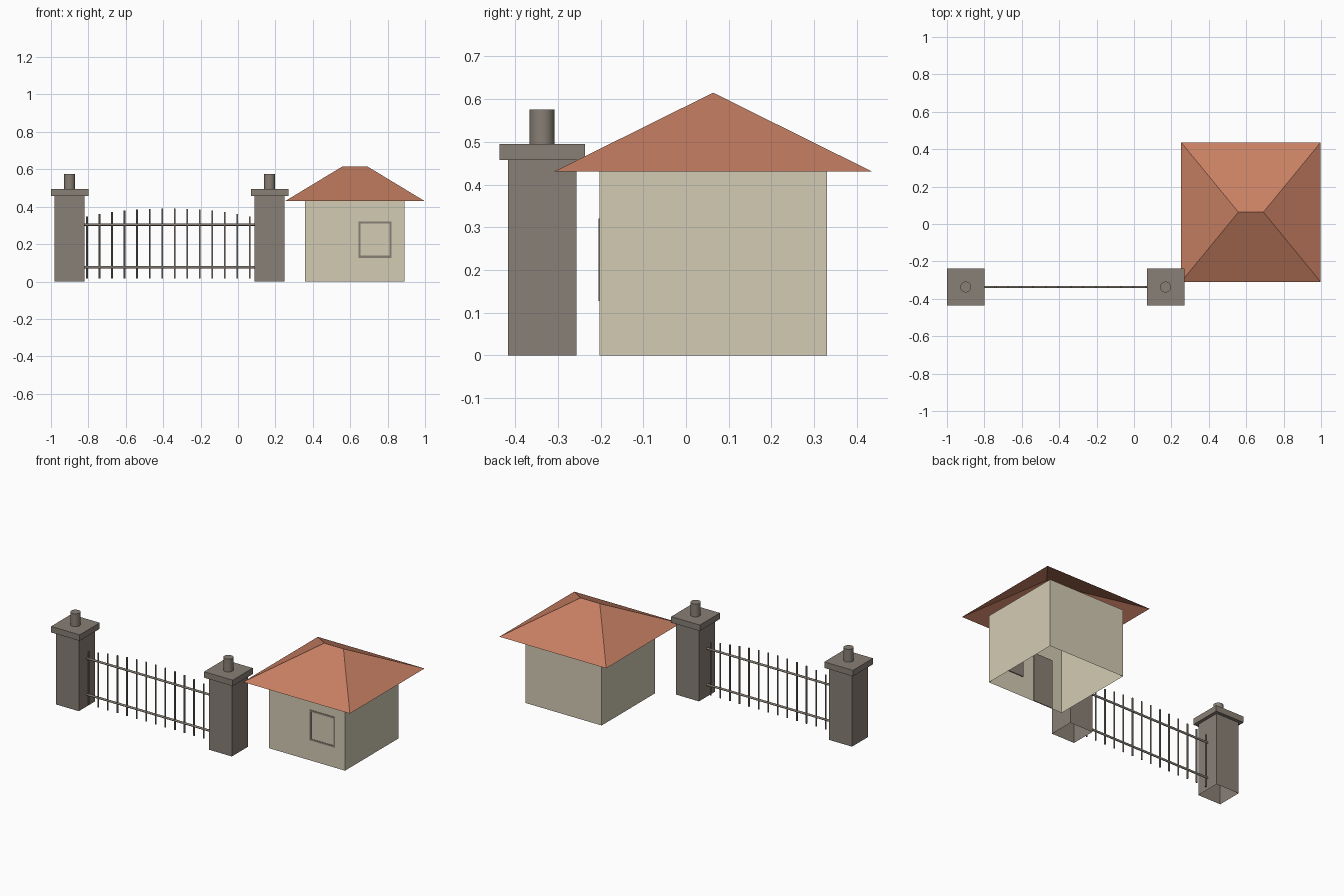
import bpy, bmesh, math
from mathutils import Vector

if "Cube" in bpy.data.objects:
    bpy.data.objects.remove(bpy.data.objects["Cube"])


def material(name, rgb):
    m = bpy.data.materials.new(name)
    m.diffuse_color = (*rgb, 1)
    m.use_nodes = True
    m.node_tree.nodes["Principled BSDF"].inputs["Base Color"].default_value = m.diffuse_color
    return m


STONE = material("grey_stone", (0.25, 0.215, 0.18))
CREAM = material("cream_plaster", (0.65, 0.60, 0.455))
TILE = material("terracotta_tile", (0.58, 0.215, 0.125))


def finish(name, bm, mat):
    me = bpy.data.meshes.new(name)
    bm.to_mesh(me)
    bm.free()
    me.materials.append(mat)
    ob = bpy.data.objects.new(name, me)
    bpy.context.collection.objects.link(ob)
    return ob


def box(name, lo, hi, mat, open_bottom=False):
    bm = bmesh.new()
    bmesh.ops.create_cube(bm, size=1)
    lo, hi = Vector(lo), Vector(hi)
    for v in bm.verts:
        v.co = (lo + hi) / 2 + v.co * (hi - lo)
    if open_bottom:
        bm.normal_update()
        down = [f for f in bm.faces if f.normal.z < -0.9]
        bmesh.ops.delete(bm, geom=down, context='FACES')
    return finish(name, bm, mat)


def rod(name, a, b, r, mat, sides):
    a, b = Vector(a), Vector(b)
    bpy.ops.mesh.primitive_cylinder_add(vertices=sides, radius=r, depth=(b - a).length,
                                        location=(a + b) / 2,
                                        rotation=(b - a).to_track_quat('Z', 'Y').to_euler())
    ob = bpy.context.object
    ob.name = name
    ob.data.materials.append(mat)
    bpy.ops.object.shade_smooth_by_angle(angle=math.radians(40))
    return ob


# Gate pillars: shaft, cap slab and round finial
GY = -0.337
for side, x in (("left", -0.90), ("right", 0.169)):
    box(side + "_pillar_shaft", (x - 0.08, GY - 0.08, 0), (x + 0.08, GY + 0.08, 0.457), STONE, True)
    box(side + "_pillar_cap", (x - 0.1, GY - 0.1, 0.457), (x + 0.1, GY + 0.1, 0.495), STONE)
    rod(side + "_pillar_finial", (x, GY, 0.49), (x, GY, 0.576), 0.029, STONE, 32)

# Gate rails and bars with an arched top line
for name, z in (("lower_rail", 0.076), ("upper_rail", 0.304)):
    rod(name, (-0.825, GY, z), (0.094, GY, z), 0.0065, STONE, 12)
for i in range(14):
    t = (i - 6.5) / 6.5
    x = -0.372 + 0.435 * t
    rod("gate_bar_%d" % (i + 1), (x, GY, 0.016), (x, GY, 0.391 - 0.043 * t * t), 0.005, STONE, 10)

# House walls, open underneath
X0, X1, Y0, Y1, H = 0.358, 0.890, -0.203, 0.330, 0.430
box("house_walls", (X0, Y0, 0), (X1, Y1, H), CREAM, True)

# Hip roof shell
cx, cy = 0.625, 0.0635
bm = bmesh.new()
e = [bm.verts.new((cx + sx * 0.373, cy + sy * 0.373, H))
     for sx, sy in ((-1, -1), (1, -1), (1, 1), (-1, 1))]
r0, r1 = (bm.verts.new((cx + s * 0.067, cy, 0.615)) for s in (-1, 1))
for f in ((e[0], e[1], r1, r0), (e[1], e[2], r1), (e[2], e[3], r0, r1), (e[3], e[0], r0)):
    bm.faces.new(f)
finish("hip_roof", bm, TILE)

# Window: thin frame outside, backing panel inside the front wall
wx0, wx1, wz0, wz1, t = 0.643, 0.820, 0.127, 0.320, 0.011
F, B = Y0 - 0.002, Y0 + 0.006
box("window_frame_left", (wx0, F, wz0), (wx0 + t, B, wz1), STONE)
box("window_frame_right", (wx1 - t, F, wz0), (wx1, B, wz1), STONE)
box("window_frame_bottom", (wx0 + t, F, wz0), (wx1 - t, B, wz0 + t), STONE)
box("window_frame_top", (wx0 + t, F, wz1 - t), (wx1 - t, B, wz1), STONE)
box("window_panel", (wx0 + t, Y0 + 0.002, wz0 + t), (wx1 - t, B, wz1 - t), STONE)

# Door panel on the inside of the front wall
box("door_panel", (0.43, Y0 + 0.002, 0), (0.565, B, 0.31), STONE)
